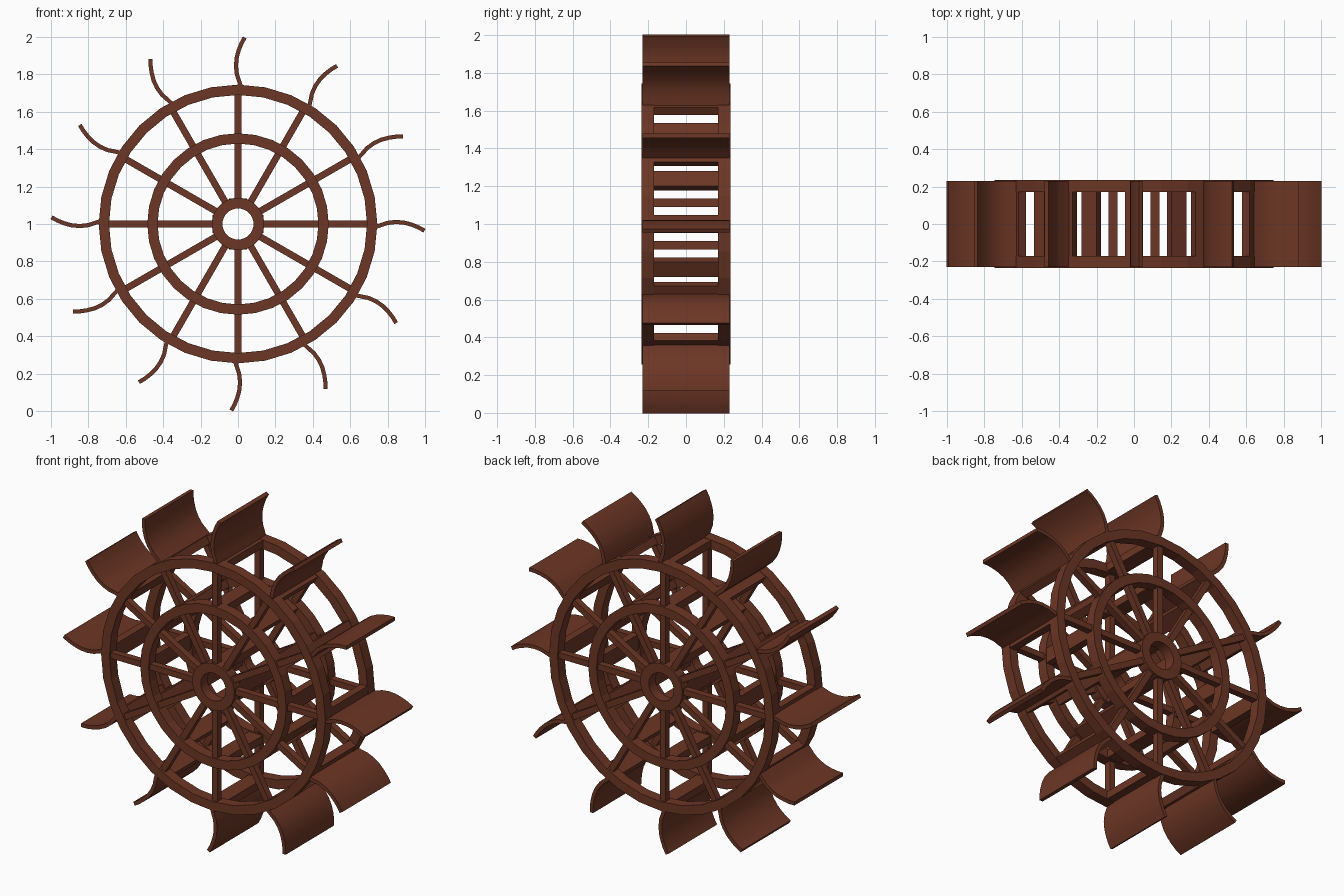
import bpy
import bmesh
import math
from mathutils import Matrix, Vector

if "Cube" in bpy.data.objects:
    bpy.data.objects.remove(bpy.data.objects["Cube"], do_unlink=True)

COUNT = 12          # spokes and paddles
SIDES = 32          # ring segments
CENTRE = Matrix.Translation((0, 0, 1))

wood = bpy.data.materials.new("dark brown wood")
wood.use_nodes = True
colour = (0.15, 0.037, 0.018, 1)
wood.diffuse_color = colour
wood.node_tree.nodes["Principled BSDF"].inputs["Base Color"].default_value = colour


def finish(name, bm, smooth=False):
    bmesh.ops.recalc_face_normals(bm, faces=bm.faces)
    mesh = bpy.data.meshes.new(name)
    bm.to_mesh(mesh)
    bm.free()
    mesh.materials.append(wood)
    obj = bpy.data.objects.new(name, mesh)
    bpy.context.collection.objects.link(obj)
    if smooth:
        bpy.ops.object.select_all(action='DESELECT')
        obj.select_set(True)
        bpy.context.view_layer.objects.active = obj
        bpy.ops.object.shade_smooth_by_angle(angle=math.radians(35))
    return obj


def turn(i, count=COUNT):
    return CENTRE @ Matrix.Rotation(math.tau * i / count, 4, 'Y')


def ring(name, inner, outer, y0, y1):
    # Rectangular section swept around the axle
    bm = bmesh.new()
    section = [(inner, y0), (outer, y0), (outer, y1), (inner, y1)]
    loops = [[bm.verts.new(turn(i, SIDES) @ Vector((0, y, r))) for r, y in section]
             for i in range(SIDES)]
    for i in range(SIDES):
        a, b = loops[i], loops[(i + 1) % SIDES]
        for k in range(4):
            n = (k + 1) % 4
            bm.faces.new((a[k], a[n], b[n], b[k]))
    finish(name, bm)


def boxes(name, size, radius, y=0, count=COUNT):
    # Boxes repeated around the axle: tangential, axial and radial size
    bm = bmesh.new()
    for i in range(count):
        place = turn(i, count) @ Matrix.Translation((0, y, radius))
        bmesh.ops.create_cube(bm, size=1, matrix=place @ Matrix.Diagonal((*size, 1)))
    finish(name, bm)


# Two matching wheels
for side, label in ((-1, "front"), (1, "back")):
    y0, y1 = sorted((side * 0.17, side * 0.235))
    ring(label + "_outer_rim", 0.69, 0.745, y0, y1)
    ring(label + "_inner_rim", 0.43, 0.485, y0, y1)
    ring(label + "_hub", 0.083, 0.14, y0, y1)
    boxes(label + "_spokes", (0.036, 0.04, 0.58), 0.415, side * 0.2025)

# Cross bars joining the wheels
boxes("outer_cross_bars", (0.095, 0.36, 0.046), 0.717)
boxes("inner_cross_bars", (0.092, 0.36, 0.046), 0.457)
boxes("hub_cross_bars", (0.095, 0.36, 0.046), 0.112, count=4)

# Curved paddles: an offset path extruded across the wheel
path = [Vector(p) for p in ((0.018, 0.725), (0.006, 0.765), (-0.006, 0.8), (-0.011, 0.845),
                            (-0.007, 0.89), (0.004, 0.93), (0.018, 0.965), (0.036, 0.997))]
left, right = [], []
for i, p in enumerate(path):
    t = path[min(i + 1, len(path) - 1)] - path[max(i - 1, 0)]
    n = Vector((-t.y, t.x)).normalized() * 0.011
    left.append(p + n)
    right.append(p - n)
outline = list(zip(left, right))

bm = bmesh.new()
for i in range(COUNT):
    rows = []
    for a, b in outline:
        corners = [(a, -0.23), (b, -0.23), (b, 0.23), (a, 0.23)]
        rows.append([bm.verts.new(turn(i) @ Vector((p.x, y, p.y))) for p, y in corners])
    for lower, upper in zip(rows, rows[1:]):
        for k in range(4):
            n = (k + 1) % 4
            bm.faces.new((lower[k], lower[n], upper[n], upper[k]))
    bm.faces.new(rows[0])
    bm.faces.new(rows[-1])
finish("paddles", bm, smooth=True)
